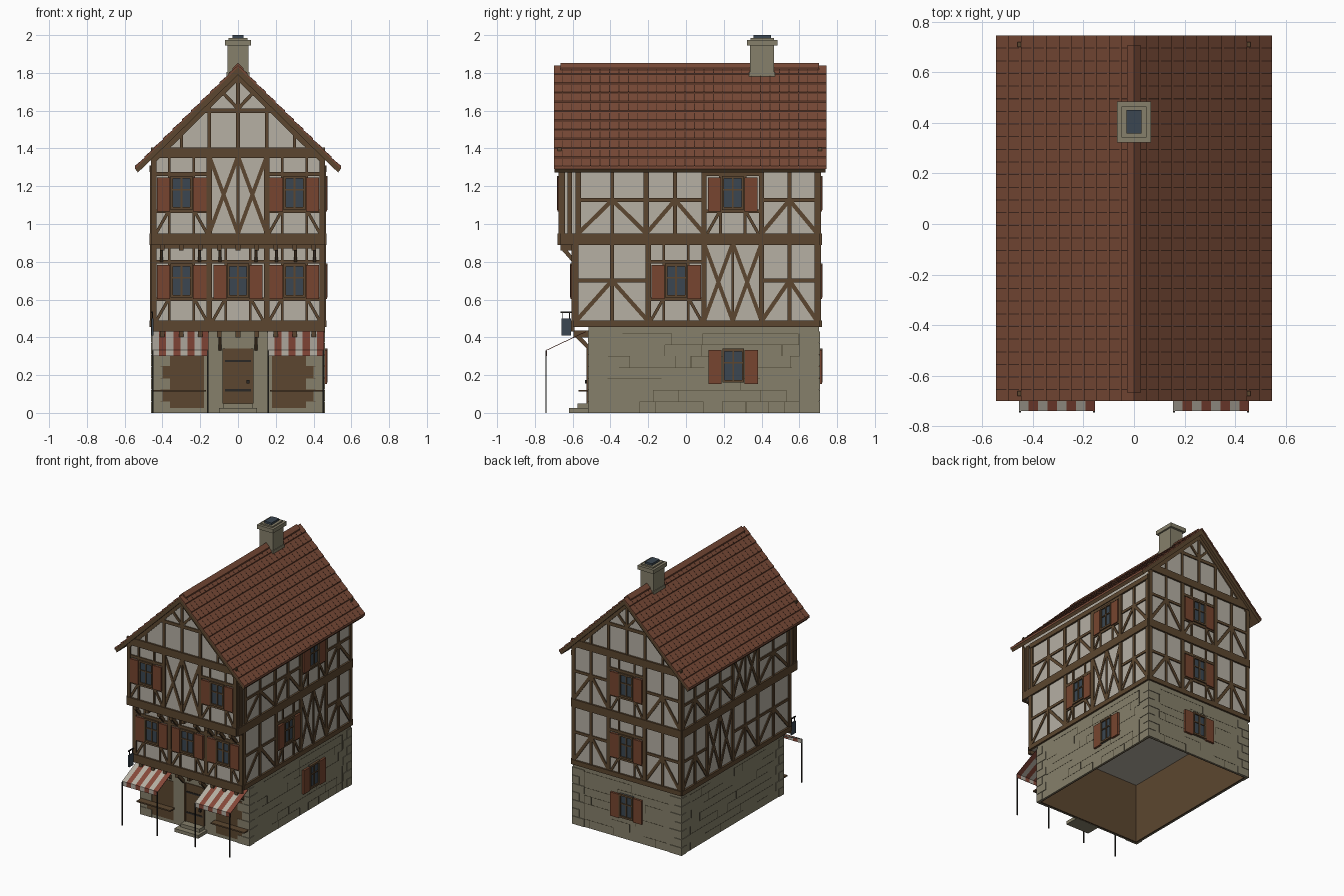
import bpy, bmesh, random
from mathutils import Vector

cube = bpy.data.objects.get("Cube")
if cube:
    bpy.data.objects.remove(cube, do_unlink=True)
rng = random.Random(4)

# Palette
HEX = dict(plaster="B4AEA2", timber="5C4833", stone="857F6A", roof_tile="774B39",
           shutter_paint="764733", glass="3D4852", iron="2E2C29", awning_red="85493B",
           mortar="4C4637", tile_gap="432C23")
MATS = {}
for name, code in HEX.items():
    rgb = [(int(code[i:i + 2], 16) / 255) ** 2.2 for i in (0, 2, 4)] + [1]
    m = bpy.data.materials.new(name)
    m.use_nodes = True
    m.diffuse_color = rgb
    m.node_tree.nodes["Principled BSDF"].inputs["Base Color"].default_value = rgb
    MATS[name] = m

PARTS = {}


def frame(axis, sign, off):
    """Maps facade coordinates (along, height, outward) to the world."""
    if axis == "y":
        return lambda u, z, d: (u, sign * (off + d), z)
    return lambda u, z, d: (sign * (off + d), u, z)


def prism(part, mat, fr, pts, d0, d1):
    bm = PARTS.setdefault((part, mat), bmesh.new())
    a = [bm.verts.new(fr(u, z, d0)) for u, z in pts]
    b = [bm.verts.new(fr(u, z, d1)) for u, z in pts]
    bm.faces.new(a)
    bm.faces.new(b[::-1])
    for i in range(len(a)):
        j = (i + 1) % len(a)
        bm.faces.new((a[i], b[i], b[j], a[j]))


def box(part, mat, fr, u0, u1, z0, z1, d0, d1):
    prism(part, mat, fr, [(u0, z0), (u1, z0), (u1, z1), (u0, z1)], d0, d1)


def beam(part, fr, p, q, w=.02, d=.008):
    p, q = Vector(p), Vector(q)
    n = (q - p).normalized() * w / 2
    n = Vector((-n.y, n.x))
    prism(part, "timber", fr, [p - n, q - n, q + n, p + n], -.005, d)


XY, SIDE = frame("y", -1, 0), frame("x", 1, 0)
GROUND = dict(front=frame("y", -1, .515), back=frame("y", 1, .705),
              right=frame("x", 1, .455), left=frame("x", -1, .455))
MID = dict(GROUND, front=frame("y", -1, .595))
UP = dict(GROUND, front=frame("y", -1, .665))
W, APEX, PITCH = .455, 1.84, .99


def slope(x):
    return APEX - PITCH * abs(x)


# Walls: open-bottomed stone base, two jettied storeys, gabled top
for side, (u0, u1) in dict(front=(-W, W), back=(-W, W), right=(-.515, .705), left=(-.515, .705)).items():
    box("ground_walls", "stone", GROUND[side], u0, u1, 0, .46, -.01, 0)
    box("ground_lining", "timber", GROUND[side], u0 + .01, u1 - .01, .002, .46, -.02, -.01)
box("middle_storey", "plaster", XY, -W, W, .46, .92, -.705, .595)
prism("upper_storey", "plaster", XY, [(-W, .9), (W, .9), (W, slope(W) - .04), (0, APEX - .04),
                                      (-W, slope(W) - .04)], -.705, .665)


# Windows and infill panels
def window(fr, u, z, shutters=True):
    w, h = .058, .09
    box("window_glass", "glass", fr, u - w, u + w, z - h, z + h, 0, .008)
    for s in (-1, 1):
        a, b = sorted((u + s * w, u + s * (w - .012)))
        box("window_frames", "timber", fr, a, b, z - h, z + h, 0, .018)
        a, b = sorted((z + s * h, z + s * (h - .014)))
        box("window_frames", "timber", fr, u - w, u + w, a, b, 0, .018)
        a, b = sorted((u + s * (w + .003), u + s * (w + .073)))
        box("shutters", "shutter_paint", fr, a, b, z - h - .008, z + h - .008, 0, .016)
    box("window_frames", "timber", fr, u - .005, u + .005, z - h, z + h, 0, .014)
    box("window_frames", "timber", fr, u - w, u + w, z + .012, z + .02, 0, .014)


def window_bay(fr, a, b, z0, z1):
    m, s = (a + b) / 2, z0 + .125
    window(fr, m, z0 + .215)
    beam("bay_rails", fr, (a, s - .008), (b, s - .008))
    beam("bay_rails", fr, (a, z0 + .315), (b, z0 + .315))
    for k in (-1, 1):
        beam("bay_studs", fr, (m + k * .065, z0), (m + k * .065, z1), .014)
        beam("bay_braces", fr, (m + k * .135, z0), (m + k * .07, s - .01), .016)


def brace_bay(fr, a, b, z0, z1):
    m, r = (a + b) / 2, z0 + (z1 - z0) * .52
    beam("bay_studs", fr, (m, z0), (m, z1))
    beam("bay_rails", fr, (a, r), (b, r))
    for e in (a, b):
        beam("bay_braces", fr, (m, r), (e, z0), .022, .007)


def cross_bay(fr, a, b, z0, z1):
    m = (a + b) / 2
    beam("bay_studs", fr, (m, z0), (m, z1), .014)
    for l, r in ((a, m), (m, b)):
        beam("bay_braces", fr, (l, z0), (r, z1), .02, .006)
        beam("bay_braces", fr, (l, z1), (r, z0), .02, .007)


FILL = dict(w=window_bay, a=brace_bay, x=cross_bay)


def storey(fr, posts, kinds, z0, z1, low, high):
    for u in posts:
        beam("posts", fr, (u, z0), (u, z1), .028, .01)
    for a, b, k in zip(posts, posts[1:], kinds):
        FILL[k](fr, a, b, z0, z1)
    for a, b in (low, high):
        box("main_beams", "timber", fr, posts[0] - .014, posts[-1] + .014, a, b, -.005, .014)


ends = [-.446, -.152, .152, .446]
long_mid = [-.583, -.2, .095, .4, .695]
long_up = [-.653, -.57, -.21, .095, .4, .695]
storey(MID["front"], ends, "www", .485, .9, (.43, .49), (.87, .9))
storey(UP["front"], ends, "wxw", .95, 1.36, (.89, .95), (1.35, 1.405))
storey(MID["back"], ends, "awa", .485, .9, (.455, .49), (.89, .95))
storey(UP["back"], ends, "awa", .95, 1.36, (.89, .95), (1.35, 1.405))
for side, mid, up in (("right", "awxa", "aawa"), ("left", "aaxa", "axaa")):
    storey(MID[side], long_mid, mid, .485, .9, (.455, .49), (.89, .95))
    fr = UP[side]
    storey(fr, long_up[1:], up, .95, 1.29, (.89, .95), (1.275, 1.31))
    for u in (long_up[0], -.615):
        beam("posts", fr, (u, .89), (u, 1.31), .024, .01)
    box("main_beams", "timber", fr, -.667, -.58, .89, .95, -.005, .014)

# Gable timbers
for fr in (UP["front"], UP["back"]):
    beam("gable_studs", fr, (0, 1.4), (0, 1.79), .02)
    beam("gable_rails", fr, (-.2, 1.6), (.2, 1.6), .024)
    for s in (-1, 1):
        beam("gable_rafters", fr, (0, APEX - .06), (s * W, slope(W) - .06), .03, .01)
        beam("gable_studs", fr, (s * .152, 1.4), (s * .152, 1.63))
        beam("gable_studs", fr, (s * .3, 1.4), (s * .3, 1.49), .016)
        beam("gable_braces", fr, (0, 1.61), (s * .085, 1.7), .018)

# Joist ends and brackets below each jetty
for y, z, step in ((-.595, .89, .07), (-.515, .43, .08)):
    for i in range(-4, 5):
        box("joist_ends", "timber", XY, i * .1 - .012, i * .1 + .012, z - .03, z + .005, -y, -y + step)
    for x in (-.405, -.205, -.095, .095, .205, .305, .405):
        prism("jetty_brackets", "timber", SIDE, [(y, z - .1), (y, z - .07), (y - step + .015, z),
                                                (y - step, z), (y - step, z - .02)], x - .008, x + .008)

# Stone courses, corner stones and ground windows
for side, (u0, u1) in dict(back=(-.36, .36), right=(-.42, .6), left=(-.42, .6)).items():
    fr = GROUND[side]
    for row in range(7):
        z, u = .06 * (row + 1), u0 + rng.uniform(0, .1)
        while u < u1:
            n = min(u + rng.uniform(.08, .3), u1)
            if rng.random() < .7:
                box("stone_joints", "mortar", fr, u, n, z - .0015, z + .0015, 0, .001)
            if rng.random() < .6:
                box("stone_joints", "mortar", fr, n - .003, n, z - .06, z, 0, .001)
            u = n
for side, lo, hi in (("front", -.459, .459), ("back", -.459, .459),
                     ("right", -.519, .709), ("left", -.519, .709)):
    for row in range(7):
        size = (.06, .1)[(row + (side in ("front", "back"))) % 2]
        z = row * .062
        box("corner_stones", "stone", GROUND[side], lo, lo + size, z, z + .059, 0, .005)
        box("corner_stones", "stone", GROUND[side], hi - size, hi, z, z + .059, 0, .005)
window(GROUND["right"], .25, .25)
window(GROUND["back"], 0, .25)

# Shop fronts, door, steps
fr = GROUND["front"]
for s in (-1, 1):
    a, b = sorted((s * .18, s * .41))
    box("shop_boards", "timber", fr, a, b, .025, .32, 0, .003)
    a, b = sorted((s * .17, s * .45))
    box("shop_counters", "timber", fr, a, b, .112, .122, 0, .055)
box("door", "timber", fr, -.08, .08, .05, .34, 0, .006)
for s in (-1, 1):
    box("door_jambs", "timber", fr, s * .076 - .006, s * .076 + .006, .05, .34, 0, .012)
for z in (.12, .275):
    box("door_hinges", "iron", fr, -.068, .068, z - .006, z + .006, .005, .01)
box("door_handle", "iron", fr, .045, .06, .155, .175, .005, .02)
box("lower_step", "stone", XY, -.1, .1, 0, .025, .51, .62)
box("upper_step", "stone", XY, -.08, .08, .025, .05, .51, .575)

# Striped awnings on thin posts
for left in (-.455, .155):
    for i in range(8):
        x = left + i * .0375
        mat = ("plaster", "awning_red")[i % 2]
        prism("awning_cloth", mat, SIDE, [(-.738, .33), (-.53, .428), (-.53, .432), (-.738, .334)], x, x + .0375)
        box("awning_valance", mat, XY, x, x + .0375, .3, .333, .736, .739)
    for x in (left + .004, left + .296):
        box("awning_posts", "iron", XY, x - .004, x + .004, 0, .33, .738, .745)

# Hanging sign
box("sign_board", "glass", XY, -.458, -.448, .41, .5, .61, .66)
box("sign_bracket", "iron", XY, -.457, -.449, .528, .536, .595, .665)
for d in (.615, .65):
    box("sign_hangers", "iron", XY, -.455, -.451, .5, .53, d, d + .004)

# Roof: timber underlay, overlapping tile courses, joints and ridge
COURSES, EAVE = 11, .545
run = EAVE / COURSES
for s in (-1, 1):
    prism("roof_boards", "timber", XY, [(0, APEX - .008), (s * EAVE, slope(EAVE) - .008),
                                        (s * (EAVE - .015), slope(EAVE) - .028), (0, APEX - .05)], -.738, .695)
    for c in range(COURSES):
        x0, x1 = s * c * run, s * (c + 1) * run
        prism("roof_tiles", "roof_tile", XY, [(x0, slope(x0) - .01), (x0, slope(x0)),
                                              (x1, slope(x1) + .007), (x1, slope(x1) - .01)], -.745, .7)
        for k in range(28):
            y, xa, xb = -.655 + k * .05, x0 + s * .008, x1
            prism("tile_joints", "tile_gap", XY, [(xa, slope(xa) - .002), (xa, slope(xa) + .002),
                                                  (xb, slope(xb) + .008), (xb, slope(xb))], -y - .002, -y + .002)
prism("ridge_cap", "roof_tile", XY, [(-.028, 1.815), (-.028, 1.826), (0, 1.853), (.028, 1.826), (.028, 1.815)],
      -.705, .665)

# Chimney
box("chimney_stack", "stone", XY, -.055, .055, 1.75, 1.96, -.467, -.338)
box("chimney_foot", "stone", XY, -.06, .06, 1.75, 1.805, -.472, -.333)
box("chimney_cap", "stone", XY, -.068, .068, 1.945, 1.975, -.485, -.322)
box("chimney_rim", "stone", XY, -.05, .05, 1.975, 1.985, -.465, -.342)
box("chimney_flue", "glass", XY, -.03, .03, 1.98, 2.0, -.45, -.358)

# Finish each part
for (part, mat), bm in PARTS.items():
    bmesh.ops.recalc_face_normals(bm, faces=bm.faces)
    mesh = bpy.data.meshes.new(part)
    bm.to_mesh(mesh)
    bm.free()
    mesh.materials.append(MATS[mat])
    bpy.context.collection.objects.link(bpy.data.objects.new(part, mesh))
